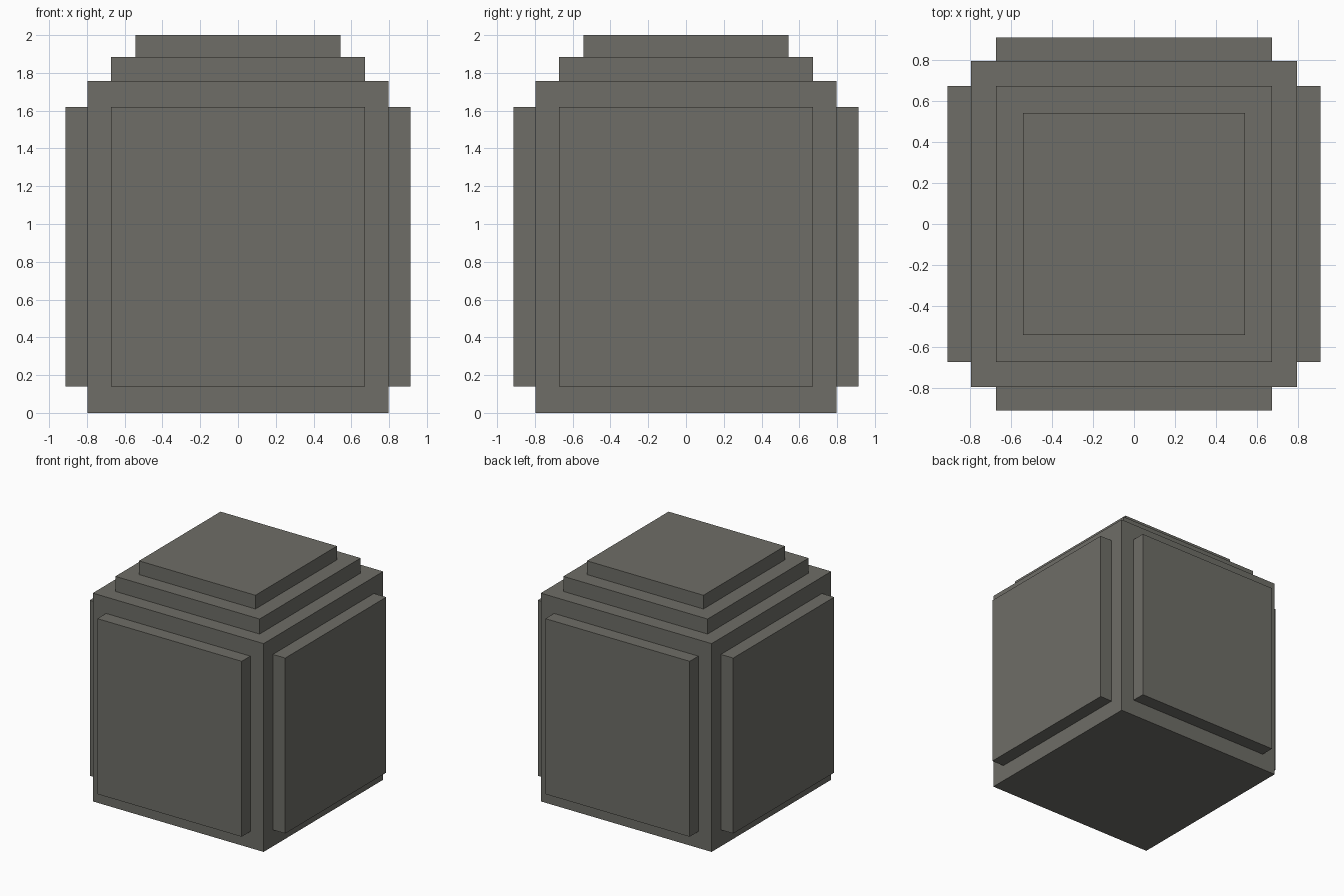
import bpy, bmesh
from mathutils import Vector

if "Cube" in bpy.data.objects:
    bpy.data.objects.remove(bpy.data.objects["Cube"])

HALF, BODY_TOP = 0.797, 1.757

stone = bpy.data.materials.new("dark_grey_stone")
stone.diffuse_color = (0.158, 0.155, 0.136, 1)
stone.use_nodes = True
stone.node_tree.nodes["Principled BSDF"].inputs["Base Color"].default_value = stone.diffuse_color

bm = bmesh.new()

# Main block
bmesh.ops.create_cube(bm, size=1)
for v in bm.verts:
    v.co = Vector((v.co.x * 2 * HALF, v.co.y * 2 * HALF, (v.co.z + 0.5) * BODY_TOP))
bm.normal_update()


def raise_panel(face, scale, height):
    """Inset a face to the given scale about its centre, then extrude it outward."""
    normal, centre = face.normal.copy(), face.calc_center_median()
    bmesh.ops.inset_individual(bm, faces=[face], thickness=0.05)
    for v in face.verts:
        d = v.co - centre
        v.co = centre + Vector([(1 if a > 0 else -1) * s if abs(a) > 1e-4 else 0
                                for a, s in zip(d, scale)])
    top = bmesh.ops.extrude_discrete_faces(bm, faces=[face])["faces"][0]
    bmesh.ops.translate(bm, verts=top.verts[:], vec=normal * height)
    bm.normal_update()
    return top


# Raised panels on the four sides
for side in [f for f in bm.faces if abs(f.normal.z) < 0.5]:
    raise_panel(side, (0.673, 0.673, 0.74), 0.115)

# Two stepped tiers on top
top = max(bm.faces, key=lambda f: f.calc_center_median().z)
top = raise_panel(top, (0.673, 0.673, 0), 0.127)
raise_panel(top, (0.543, 0.543, 0), 0.116)

mesh = bpy.data.meshes.new("stepped_block")
bm.to_mesh(mesh)
bm.free()
mesh.materials.append(stone)
bpy.context.collection.objects.link(bpy.data.objects.new("stepped_block", mesh))
